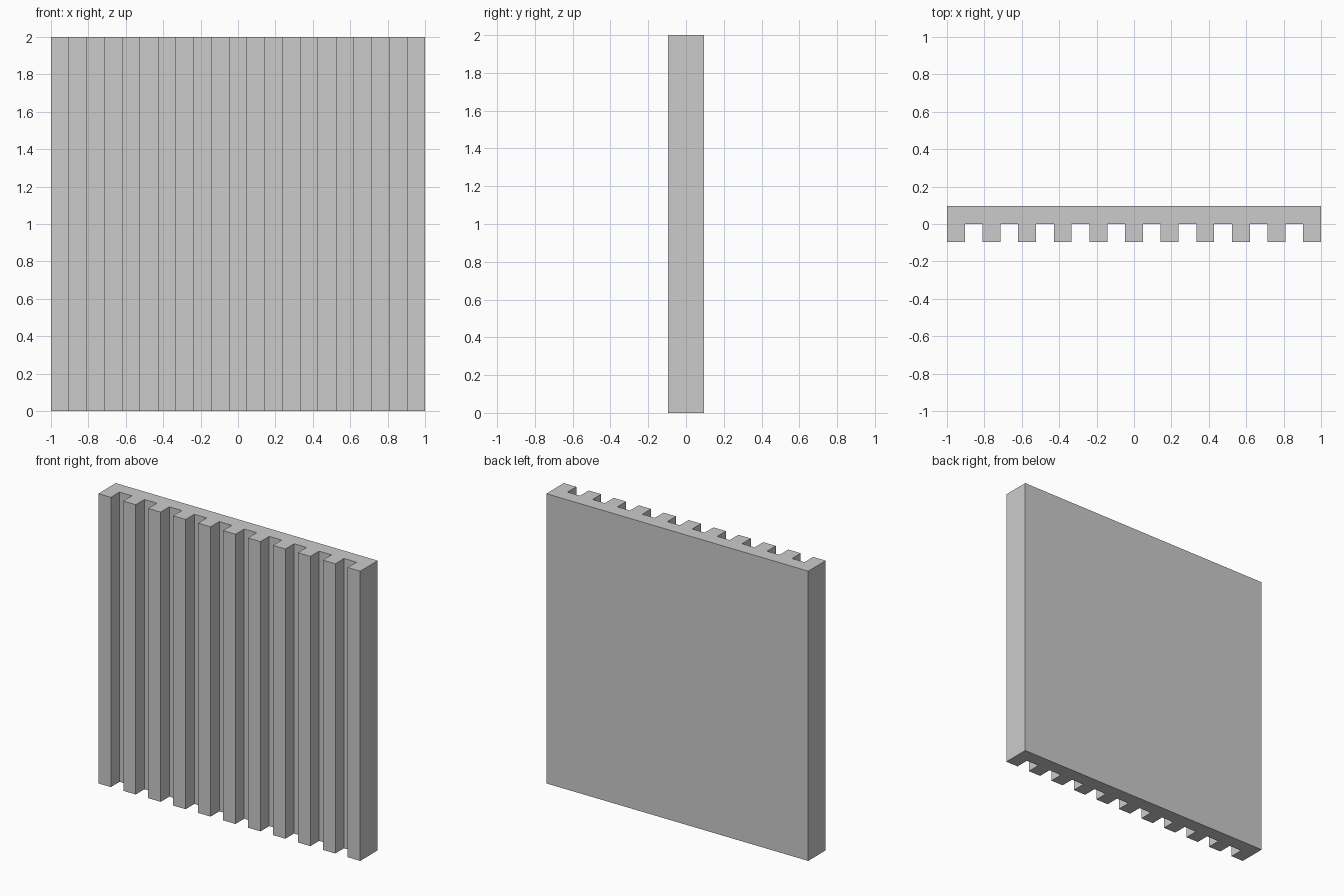
import bpy, bmesh

if "Cube" in bpy.data.objects:
    bpy.data.objects.remove(bpy.data.objects["Cube"])

RIBS = 11
U = 2.0 / (2 * RIBS - 1)   # rib width = groove width = rib depth = backing depth
HEIGHT = 2.0

# Comb-shaped plan profile: ribs along the front, flat back
profile = []
for i in range(RIBS):
    x0 = -1.0 + 2 * i * U
    x1 = x0 + U
    profile += [(x0, 0.0), (x0, -U), (x1, -U), (x1, 0.0)]
profile = profile[1:-1]                      # outer ribs run straight to the back
profile += [(1.0, U), (-1.0, U)]

# Extrude the profile upward into the panel
bm = bmesh.new()
base = bm.faces.new([bm.verts.new((x, y, 0.0)) for x, y in profile])
top = bmesh.ops.extrude_face_region(bm, geom=[base], use_keep_orig=True)
verts = [g for g in top["geom"] if isinstance(g, bmesh.types.BMVert)]
bmesh.ops.translate(bm, verts=verts, vec=(0, 0, HEIGHT))
bmesh.ops.recalc_face_normals(bm, faces=bm.faces)

mesh = bpy.data.meshes.new("ribbed_panel")
bm.to_mesh(mesh)
bm.free()
panel = bpy.data.objects.new("ribbed_panel", mesh)
bpy.context.collection.objects.link(panel)
